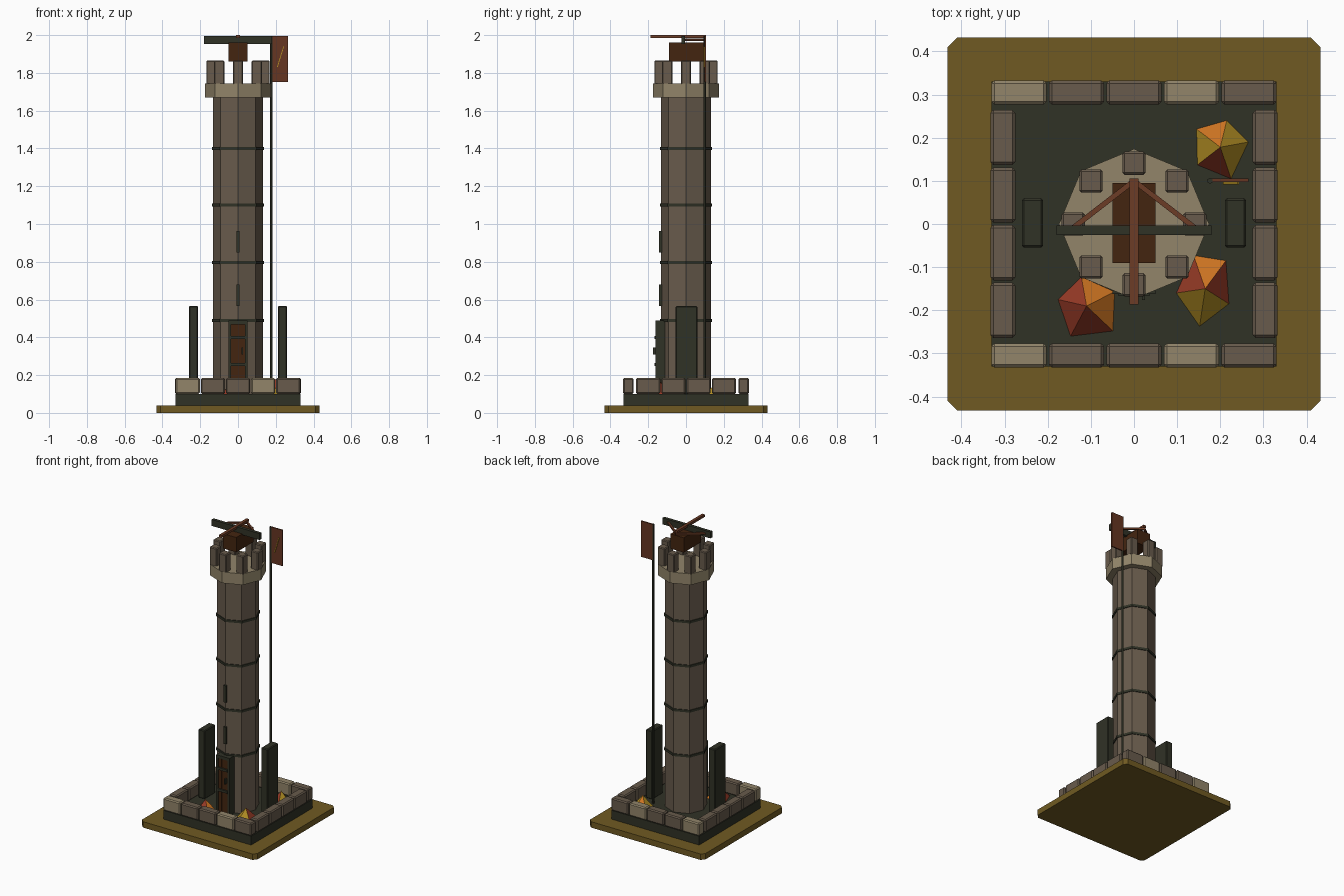
import bpy, bmesh, math
from mathutils import Vector

if "Cube" in bpy.data.objects:
    bpy.data.objects.remove(bpy.data.objects["Cube"])


def mat(name, r, g, b):
    m = bpy.data.materials.new(name)
    lin = lambda c: ((c / 255 + 0.055) / 1.055) ** 2.4 if c > 10 else c / 255 / 12.92
    m.diffuse_color = (lin(r), lin(g), lin(b), 1)
    m.use_nodes = True
    m.node_tree.nodes["Principled BSDF"].inputs["Base Color"].default_value = m.diffuse_color
    return m


MUSTARD = mat("mustard_ground", 112, 90, 34)
DARK = mat("dark_iron", 48, 50, 38)
LIGHT = mat("light_stone", 146, 133, 106)
STONE = mat("grey_stone", 104, 91, 76)
BROWN = mat("dark_wood", 68, 37, 16)
RUST = mat("rust_wood", 108, 60, 38)
FLAG = mat("flag_cloth", 102, 54, 34)
ORANGE = mat("leaf_orange", 215, 122, 36)
RED = mat("leaf_red", 150, 58, 38)
YELLOW = mat("leaf_yellow", 178, 142, 36)


def finish(name, bm, mats):
    me = bpy.data.meshes.new(name)
    bm.normal_update()
    bm.to_mesh(me)
    bm.free()
    for m in mats:
        me.materials.append(m)
    ob = bpy.data.objects.new(name, me)
    bpy.context.collection.objects.link(ob)
    return ob


def box(name, x, y, z, m, bevel=0.0, vertical_only=False):
    """Box from (min, max) ranges, optionally with chamfered edges."""
    bm = bmesh.new()
    bmesh.ops.create_cube(bm, size=1)
    for v in bm.verts:
        v.co = Vector([(a + b) / 2 + c * (b - a) for (a, b), c in zip((x, y, z), v.co)])
    if bevel:
        edges = [e for e in bm.edges if not vertical_only
                 or abs(e.verts[0].co.z - e.verts[1].co.z) > 1e-4]
        bmesh.ops.bevel(bm, geom=edges, offset=bevel, segments=1, affect='EDGES')
    return finish(name, bm, [m])


def prism(name, radius, z0, z1, m, sides=8, x=0, y=0):
    bm = bmesh.new()
    bmesh.ops.create_cone(bm, cap_ends=True, segments=sides, radius1=radius,
                          radius2=radius, depth=z1 - z0)
    bmesh.ops.translate(bm, verts=bm.verts, vec=(x, y, (z0 + z1) / 2))
    return finish(name, bm, [m])


def bar(name, a, b, w, h, m):
    """Straight bar of section w x h between two points."""
    a, b = Vector(a), Vector(b)
    ob = box(name, (-w / 2, w / 2), (-h / 2, h / 2), (0, (b - a).length), m)
    ob.location = a
    ob.rotation_euler = (b - a).to_track_quat('Z', 'Y').to_euler()
    return ob


# Ground plate and plinth
box("ground_plate", (-.432, .432), (-.432, .432), (0, .04), MUSTARD, .022, True)
box("plinth", (-.33, .33), (-.33, .33), (.04, .10), DARK)

# Kerb stones: five along front and back, four down each side
for side, tag in ((-1, "front"), (1, "back")):
    for i in range(5):
        cx = -.2664 + i * .1332
        ys = sorted((side * .277, side * .333))
        box(f"kerb_{tag}_{i}", (cx - .064, cx + .064), ys, (.10, .185),
            LIGHT if i in (0, 3) else STONE, .007)
for side, tag in ((-1, "left"), (1, "right")):
    for i in range(4):
        cy = -.2 + i * .1335
        xs = sorted((side * .275, side * .333))
        box(f"kerb_{tag}_{i}", xs, (cy - .064, cy + .064), (.10, .185), STONE, .007)

# Octagonal tower, iron bands, collar and merlons
prism("tower_shaft", .132, .10, 1.67, STONE)
for i, z in enumerate((.49, .795, 1.10, 1.40)):
    prism(f"tower_band_{i}", .137, z - .008, z + .008, DARK)
prism("tower_collar", .174, 1.67, 1.745, LIGHT)
for i in range(8):
    a = i * math.pi / 4
    cx, cy = .141 * math.cos(a), .141 * math.sin(a)
    box(f"merlon_{i}", (cx - .027, cx + .027), (cy - .027, cy + .027),
        (1.74, 1.865), STONE, .005)

# Standing slabs either side
for s, tag in ((-1, "left"), (1, "right")):
    xs = sorted((s * .211, s * .26))
    box(f"slab_{tag}", xs, (-.055, .06), (.10, .565), DARK, .005)

# Door: frame, boards, straps, handle
box("door_core", (-.042, .042), (-.15, -.09), (.10, .475), BROWN)
for s in (-1, 1):
    box("door_post", sorted((s * .036, s * .05)), (-.162, -.10), (.10, .488), DARK)
box("door_lintel", (-.05, .05), (-.162, -.10), (.468, .488), DARK)
for i in (-1, 0, 1):
    box("door_board", (i * .024 - .011, i * .024 + .011), (-.157, -.145), (.10, .466), BROWN)
for z in (.255, .40):
    box("door_strap", (-.036, .036), (-.167, -.155), (z - .008, z + .008), DARK)
box("door_handle", (.018, .026), (-.176, -.157), (.31, .345), DARK)

# Arrow slits
for z in (.623, .905):
    box("arrow_slit", (-.009, .009), (-.143, -.12), (z - .057, z + .057), DARK)

# Crossbow engine on top
box("engine_body", (-.05, .05), (-.09, .095), (1.86, 1.96), BROWN)
box("engine_bow", (-.18, .18), (-.025, -.004), (1.953, 1.996), DARK)
box("engine_rail", (-.01, .01), (-.187, .105), (1.984, 2.0), RUST)
for s in (-1, 1):
    bar("engine_string", (s * .14, -.008, 1.975), (0, .10, 1.975), .012, .012, RUST)

# Flag on a tall pole
prism("flag_pole", .007, .10, 1.995, DARK, 6, .176, .10)
box("flag", (.176, .265), (.097, .106), (1.752, 1.995), FLAG)
bar("flag_stripe", (.208, .0955, 1.83), (.242, .0955, 1.94), .008, .004, YELLOW)

# Leaf piles: irregular five-sided cones, one colour per face
piles = [
    ((.2, .178), [(.215, .24), (.145, .22), (.147, .137), (.225, .105), (.265, .19)], (0, 2, 1, 2, 2)),
    ((.165, -.15), [(.213, -.085), (.138, -.073), (.098, -.16), (.152, -.237), (.22, -.185)], (0, 1, 2, 2, 1)),
    ((-.11, -.19), [(-.045, -.157), (-.122, -.123), (-.176, -.175), (-.147, -.26), (-.049, -.248)], (0, 1, 1, 1, 0)),
]
for n, (c, ring, cols) in enumerate(piles):
    bm = bmesh.new()
    tip = bm.verts.new((*c, .18))
    low = [bm.verts.new((*p, .10)) for p in ring]
    for i in range(5):
        bm.faces.new((low[i], low[(i + 1) % 5], tip)).material_index = cols[i]
    bm.faces.new(low[::-1])
    finish(f"leaf_pile_{n}", bm, [ORANGE, RED, YELLOW])
